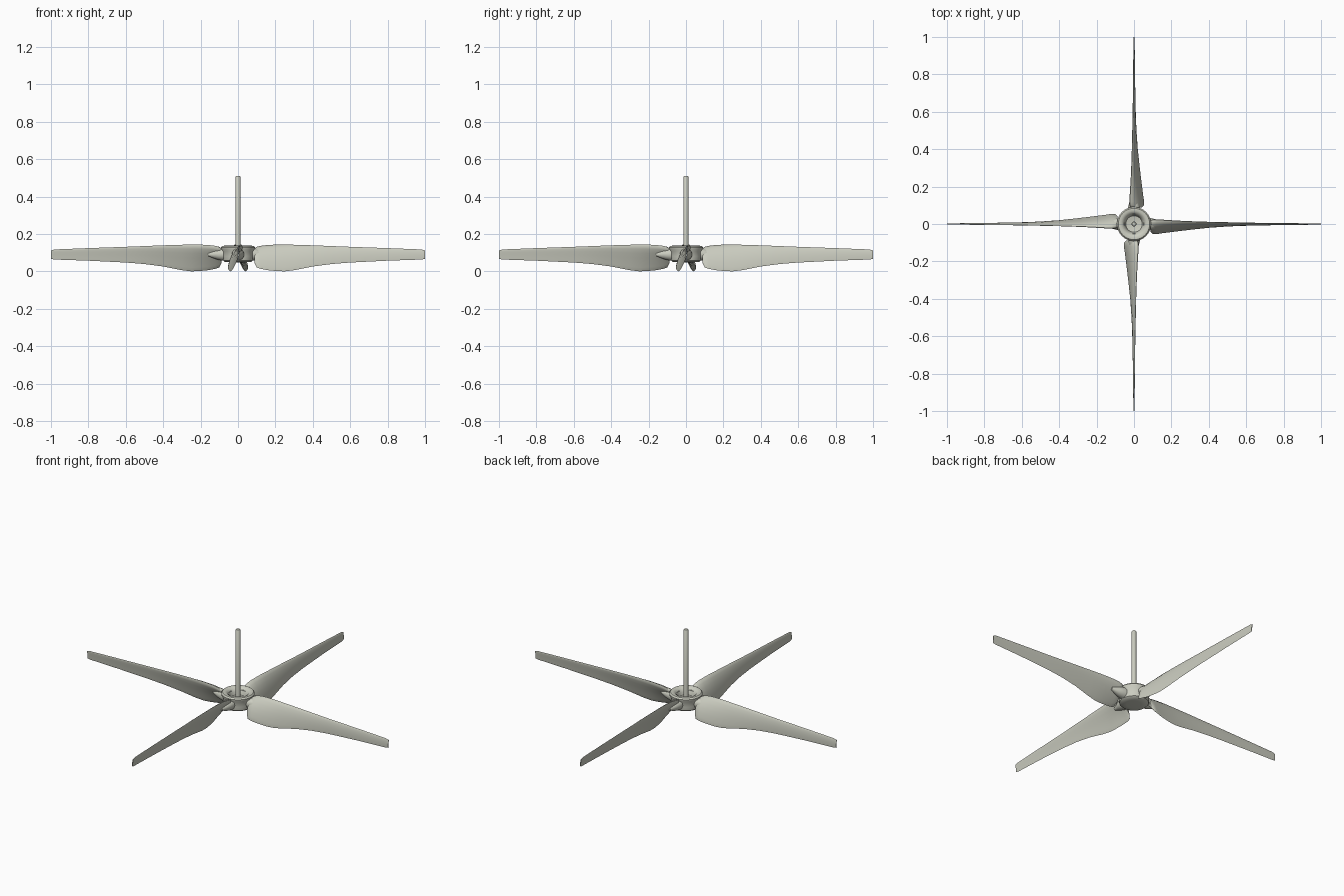
import bpy, bmesh, math
from mathutils import Vector

if "Cube" in bpy.data.objects:
    bpy.data.objects.remove(bpy.data.objects["Cube"])

paint = bpy.data.materials.new("pale_warm_grey")
paint.diffuse_color = (0.60, 0.61, 0.53, 1)
paint.use_nodes = True
paint.node_tree.nodes["Principled BSDF"].inputs["Base Color"].default_value = paint.diffuse_color


def finish(name, bm, angle=40):
    bmesh.ops.remove_doubles(bm, verts=bm.verts, dist=1e-5)
    bmesh.ops.recalc_face_normals(bm, faces=bm.faces)
    mesh = bpy.data.meshes.new(name)
    bm.to_mesh(mesh)
    bm.free()
    mesh.materials.append(paint)
    ob = bpy.data.objects.new(name, mesh)
    bpy.context.collection.objects.link(ob)
    bpy.ops.object.select_all(action='DESELECT')
    ob.select_set(True)
    bpy.context.view_layer.objects.active = ob
    bpy.ops.object.shade_smooth_by_angle(angle=math.radians(angle))
    return ob


def loft(bm, rings):
    rows = [[bm.verts.new(p) for p in ring] for ring in rings]
    n = len(rows[0])
    for a, b in zip(rows, rows[1:]):
        for i in range(n):
            j = (i + 1) % n
            bm.faces.new((a[i], a[j], b[j], b[i]))
    bm.faces.new(rows[0])
    bm.faces.new(rows[-1])


def lathe(name, profile, sides):
    bm = bmesh.new()
    loft(bm, [[(r * math.cos(2 * math.pi * i / sides), r * math.sin(2 * math.pi * i / sides), z)
               for i in range(sides)] for r, z in profile])
    return finish(name, bm)


# Dished hub, closed underneath
lathe("hub", [(0.04, 0.048), (0.07, 0.05), (0.08, 0.058), (0.083, 0.08), (0.083, 0.105),
              (0.09, 0.117), (0.091, 0.128), (0.084, 0.136), (0.07, 0.137), (0.056, 0.128),
              (0.048, 0.112), (0.044, 0.095), (0.02, 0.09)], 32)

# Drive shaft
lathe("drive_shaft", [(0.013, 0.05), (0.013, 0.506), (0.010, 0.51)], 16)

# Blade stations: x, upper edge y and z, lower edge y and z, thickness
STATIONS = [
    (0.088, 0.014, 0.120, -0.040, 0.045, 0.026),
    (0.100, 0.021, 0.130, -0.054, 0.021, 0.030),
    (0.120, 0.022, 0.136, -0.054, 0.014, 0.029),
    (0.160, 0.020, 0.141, -0.048, 0.006, 0.026),
    (0.210, 0.017, 0.143, -0.042, 0.001, 0.023),
    (0.250, 0.015, 0.143, -0.037, 0.000, 0.020),
    (0.300, 0.013, 0.142, -0.031, 0.006, 0.017),
    (0.400, 0.010, 0.139, -0.020, 0.026, 0.013),
    (0.500, 0.008, 0.135, -0.013, 0.039, 0.010),
    (0.600, 0.006, 0.131, -0.009, 0.047, 0.008),
    (0.800, 0.004, 0.124, -0.005, 0.057, 0.006),
    (0.980, 0.002, 0.117, -0.003, 0.063, 0.004),
    (1.000, 0.002, 0.112, -0.002, 0.066, 0.004)]


def section(x, y1, z1, y0, z0, thick, n=16):
    """Aerofoil: thick near the upper edge, thin at the lower one."""
    top, low = Vector((x, y1, z1)), Vector((x, y0, z0))
    chord = low - top
    out = Vector((0, chord.z, -chord.y)).normalized()
    pts = []
    for i in range(n):
        a = 2 * math.pi * i / n
        t = (1 - math.cos(a)) / 2
        bulge = math.sin(a) * (1.15 - 0.85 * t) * 0.6
        camber = 0.25 * math.sin(math.pi * t)
        pts.append(top + chord * t + out * thick * (bulge + camber))
    return pts


def blade_mesh():
    bm = bmesh.new()
    loft(bm, [section(*s) for s in STATIONS])
    return bm


def shank_mesh():
    bm = bmesh.new()
    loft(bm, [[(x, r * math.cos(math.pi * i / 8), 0.09 + r * math.sin(math.pi * i / 8))
               for i in range(16)]
              for x, r in ((0.05, 0.034), (0.09, 0.032), (0.12, 0.024), (0.16, 0.008))])
    return bm


# Four blades and shanks around the hub
for k in range(4):
    for name, make in (("blade", blade_mesh), ("blade_shank", shank_mesh)):
        ob = finish(f"{name}_{k + 1}", make(), 50)
        ob.rotation_euler.z = k * math.pi / 2
